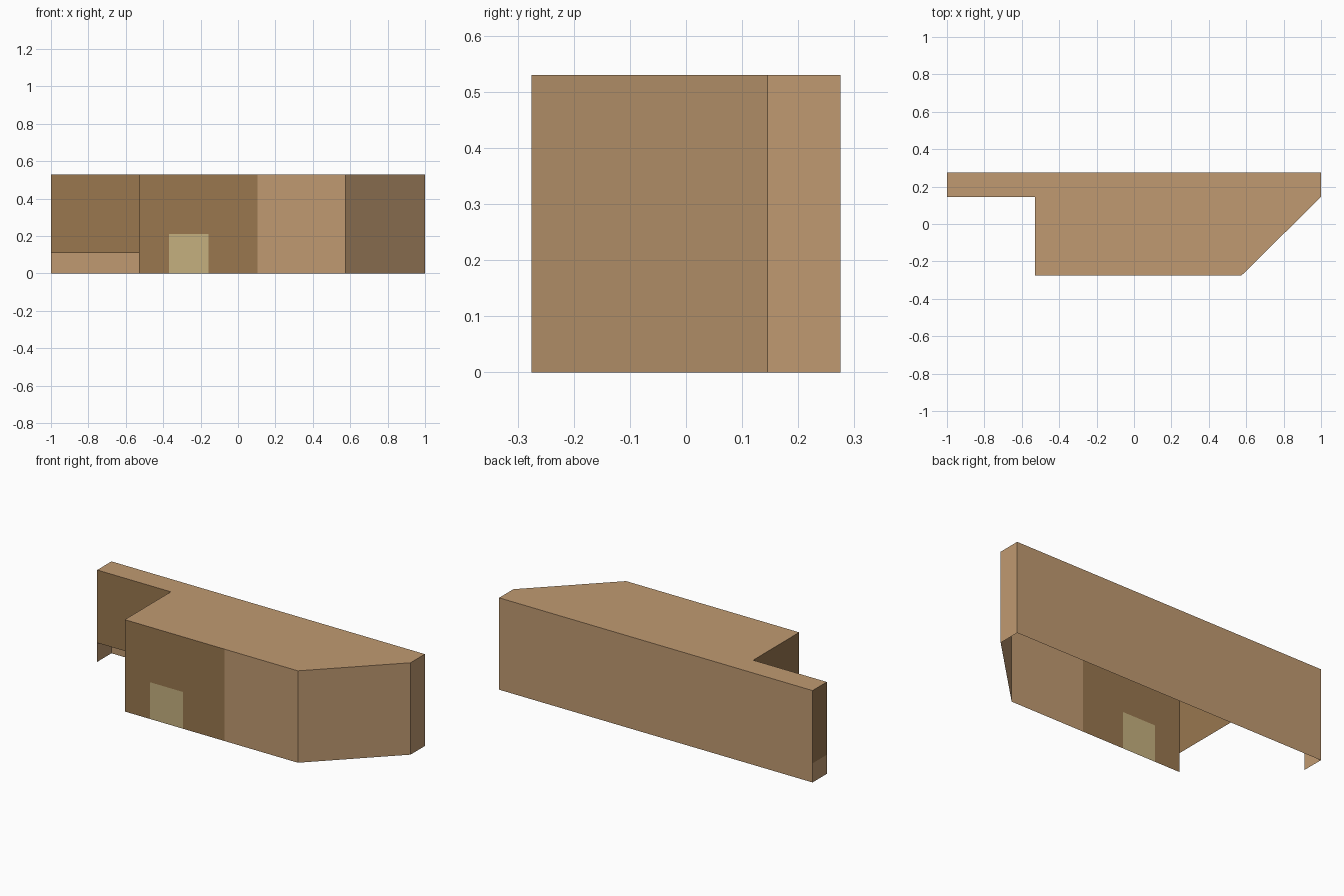
import bpy
import bmesh

if "Cube" in bpy.data.objects:
    bpy.data.objects.remove(bpy.data.objects["Cube"])

HEIGHT = 0.53      # roof level
GAP = 0.11         # open height under the raised walls
Y = 0.275          # half depth

# Plan outline, counter-clockwise from the front left corner
FRONT_L, FRONT_R = (-0.53, -Y), (0.575, -Y)
RIGHT_F, RIGHT_B = (1.0, 0.145), (1.0, Y)
LEFT_B, LEFT_F = (-1.0, Y), (-1.0, 0.145)
INNER = (-0.53, 0.145)


def material(name, rgb):
    m = bpy.data.materials.new(name)
    m.diffuse_color = (*rgb, 1.0)
    m.use_nodes = True
    m.node_tree.nodes["Principled BSDF"].inputs["Base Color"].default_value = m.diffuse_color
    return m


TAN = material("tan plaster", (0.527, 0.323, 0.165))
BROWN = material("brown plaster", (0.319, 0.184, 0.078))
SAND = material("sand door", (0.558, 0.434, 0.212))


def sheet_object(name, polygons, mat):
    """Flat sheets from corner lists, wound to face outward."""
    bm = bmesh.new()
    for corners in polygons:
        bm.faces.new([bm.verts.new(c) for c in corners])
    bmesh.ops.remove_doubles(bm, verts=bm.verts, dist=1e-5)
    mesh = bpy.data.meshes.new(name)
    bm.to_mesh(mesh)
    bm.free()
    mesh.materials.append(mat)
    obj = bpy.data.objects.new(name, mesh)
    bpy.context.collection.objects.link(obj)
    return obj


def panel(a, b, z0=0.0, z1=HEIGHT):
    """Upright rectangle standing on the plan line a-b."""
    return [(*a, z0), (*b, z0), (*b, z1), (*a, z1)]


# Roof
outline = [FRONT_L, FRONT_R, RIGHT_F, RIGHT_B, LEFT_B, LEFT_F, INNER]
sheet_object("roof", [[(*p, HEIGHT) for p in outline]], TAN)

# Plain outer walls
split = (0.105, -Y)
sheet_object("front_wall_right", [panel(split, FRONT_R)], TAN)
sheet_object("slanted_wall", [panel(FRONT_R, RIGHT_F)], TAN)
sheet_object("right_end_wall", [panel(RIGHT_F, RIGHT_B)], TAN)
sheet_object("back_wall", [panel(RIGHT_B, LEFT_B)], TAN)
sheet_object("left_end_base", [panel(LEFT_B, LEFT_F, 0, GAP)], TAN)

# Brown walls raised above the gap
sheet_object("left_end_wall", [panel(LEFT_B, LEFT_F, GAP)], BROWN)
sheet_object("recess_wall", [panel(LEFT_F, INNER, GAP)], BROWN)
sheet_object("inner_side_wall", [panel(INNER, FRONT_L, GAP)], BROWN)

# Brown front wall around the doorway
door_l, door_r, door_top = (-0.37, -Y), (-0.157, -Y), 0.212
sheet_object("front_wall_left", [
    panel(FRONT_L, door_l),
    panel(door_l, door_r, door_top),
    panel(door_r, split),
], BROWN)
sheet_object("door", [panel(door_l, door_r, 0, door_top)], SAND)
